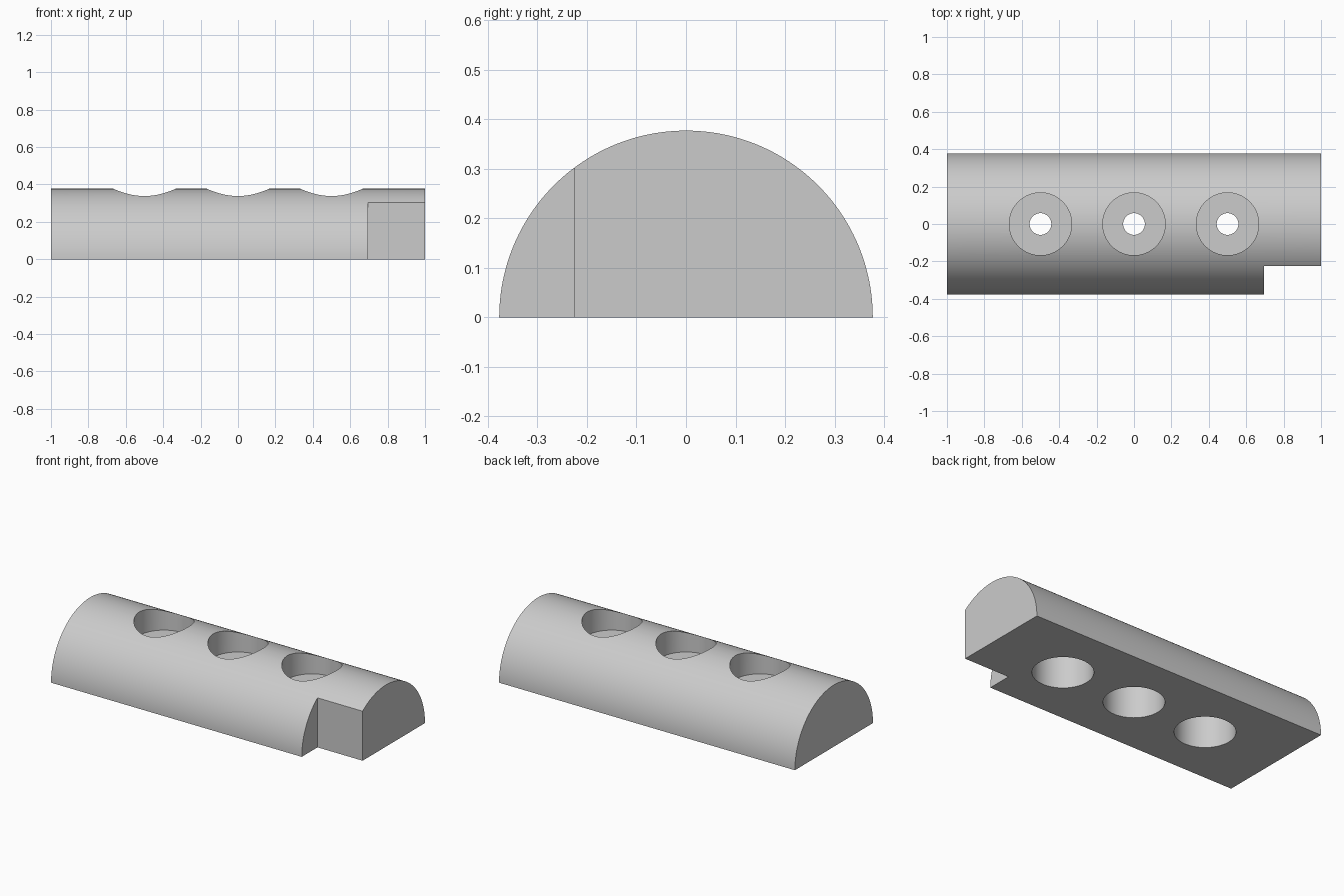
import bpy, bmesh, math
from mathutils import Matrix

if "Cube" in bpy.data.objects:
    bpy.data.objects.remove(bpy.data.objects["Cube"], do_unlink=True)

R = 0.377
grey = bpy.data.materials.new("light grey")
grey.use_nodes = True
colour = (0.6, 0.6, 0.6, 1)
grey.diffuse_color = colour
grey.node_tree.nodes["Principled BSDF"].inputs["Base Color"].default_value = colour


def add_object(name, bm):
    bmesh.ops.recalc_face_normals(bm, faces=bm.faces)
    mesh = bpy.data.meshes.new(name)
    bm.to_mesh(mesh)
    bm.free()
    mesh.materials.append(grey)
    obj = bpy.data.objects.new(name, mesh)
    bpy.context.collection.objects.link(obj)
    return obj


def cut(target, cutter):
    mod = target.modifiers.new(cutter.name, "BOOLEAN")
    mod.operation = "DIFFERENCE"
    mod.solver = "EXACT"
    mod.object = cutter
    cutter.hide_render = True
    cutter.hide_viewport = True


def drill(name, x, radius, low, high):
    bm = bmesh.new()
    bmesh.ops.create_cone(bm, cap_ends=True, segments=64, radius1=radius,
                          radius2=radius, depth=high - low,
                          matrix=Matrix.Translation((x, 0, (low + high) / 2)))
    cut(body, add_object(name, bm))


# Half-round bar
bm = bmesh.new()
steps = 96
profile = [bm.verts.new((-1, R * math.cos(math.pi * i / steps),
                         R * math.sin(math.pi * i / steps))) for i in range(steps + 1)]
end = bm.faces.new(profile)
ext = bmesh.ops.extrude_face_region(bm, geom=[end], use_keep_orig=True)
moved = [v for v in ext["geom"] if isinstance(v, bmesh.types.BMVert)]
bmesh.ops.translate(bm, verts=moved, vec=(2, 0, 0))
body = add_object("half_round_bar", bm)

# Corner notch at the front left end
bm = bmesh.new()
bmesh.ops.create_cube(bm, size=1, matrix=Matrix.Translation((0.995, -0.525, 0.2))
                      @ Matrix.Diagonal((0.6, 0.6, 1, 1)))
cut(body, add_object("notch_cutter", bm))

# Three bores: wide pocket from above and below, thin web with a small hole
for i, x in enumerate((-0.5, 0, 0.5), 1):
    drill(f"top_pocket_cutter_{i}", x, 0.167, 0.233, 0.6)
    drill(f"bottom_pocket_cutter_{i}", x, 0.167, -0.2, 0.211)
    drill(f"shaft_hole_cutter_{i}", x, 0.058, 0.1, 0.5)

# Bake the cuts, then remove the cutters
bpy.context.view_layer.update()
deps = bpy.context.evaluated_depsgraph_get()
mesh = bpy.data.meshes.new_from_object(body.evaluated_get(deps))
cutters = [m.object for m in body.modifiers]
body.modifiers.clear()
body.data = mesh
for c in cutters:
    bpy.data.objects.remove(c, do_unlink=True)

bpy.ops.object.select_all(action="DESELECT")
body.select_set(True)
bpy.context.view_layer.objects.active = body
bpy.ops.object.shade_smooth_by_angle(angle=math.radians(30))
